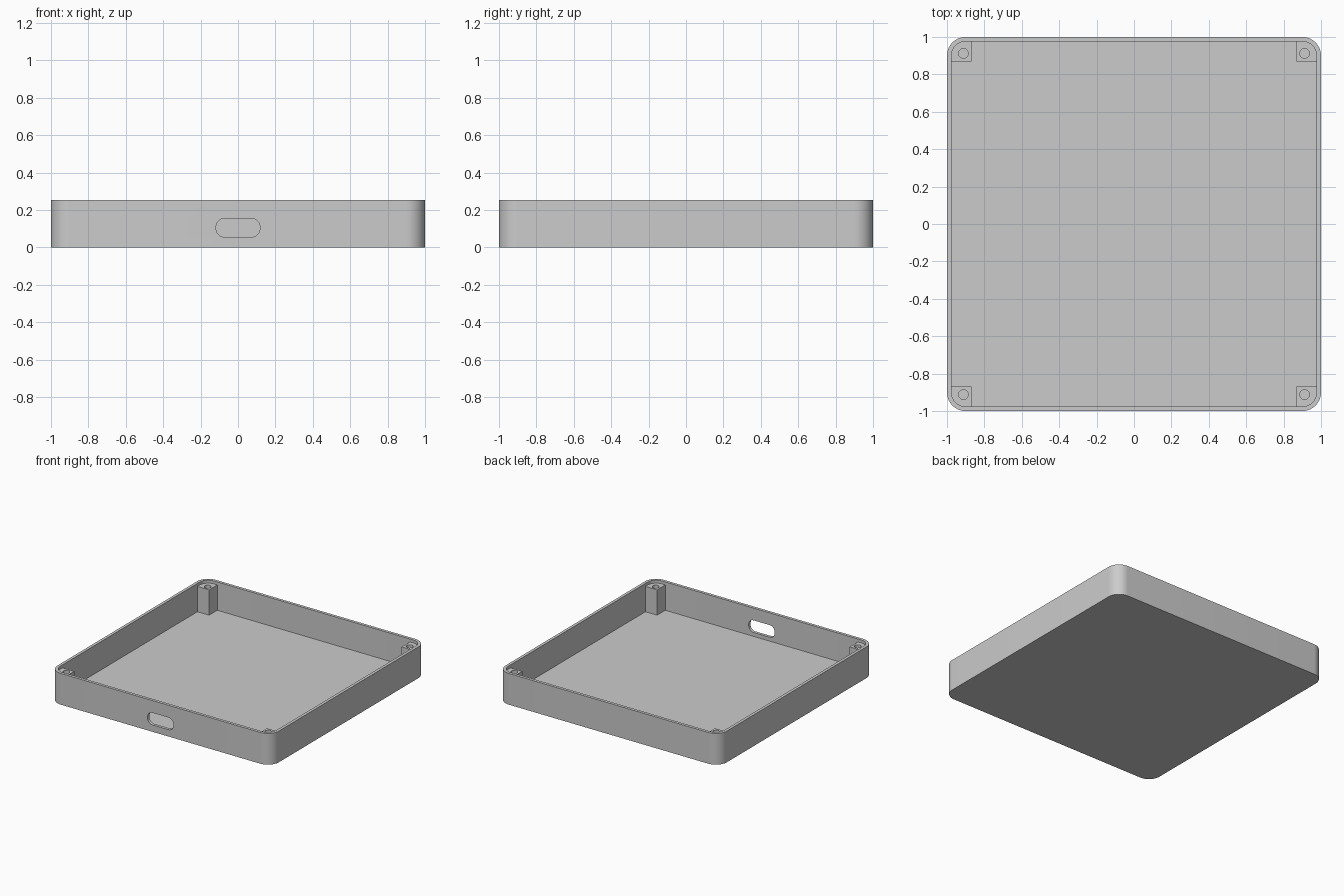
import bpy, math

cube = bpy.data.objects.get("Cube")
if cube:
    bpy.data.objects.remove(cube, do_unlink=True)

HEIGHT, WALL, FLOOR, RADIUS = 0.255, 0.024, 0.024, 0.1
POST_TOP, POST_IN, HOLE_AT, HOLE_R = 0.231, 0.87, 0.912, 0.026

grey = bpy.data.materials.new("plain_grey")
grey.use_nodes = True
colour = (0.6, 0.6, 0.6, 1)
grey.diffuse_color = colour
grey.node_tree.nodes["Principled BSDF"].inputs["Base Color"].default_value = colour


def rounded_rect(x0, y0, x1, y1, radii, steps=14):
    """Outline with one radius per corner, from +x +y anticlockwise."""
    corners = [(x1, y1, -1, -1), (x0, y1, 1, -1), (x0, y0, 1, 1), (x1, y0, -1, 1)]
    points = []
    for i, ((x, y, sx, sy), r) in enumerate(zip(corners, radii)):
        if r == 0:
            points.append((x, y))
            continue
        for k in range(steps + 1):
            a = math.pi / 2 * (i + k / steps)
            points.append((x + sx * r + r * math.cos(a), y + sy * r + r * math.sin(a)))
    return points


def prism(name, outline, low, high):
    n = len(outline)
    verts = [(x, y, z) for z in (low, high) for x, y in outline]
    faces = [list(range(n))[::-1], list(range(n, 2 * n))]
    faces += [[i, (i + 1) % n, (i + 1) % n + n, i + n] for i in range(n)]
    mesh = bpy.data.meshes.new(name)
    mesh.from_pydata(verts, [], faces)
    mesh.materials.append(grey)
    obj = bpy.data.objects.new(name, mesh)
    bpy.context.collection.objects.link(obj)
    return obj


def cut(target, cutter):
    mod = target.modifiers.new(cutter.name, 'BOOLEAN')
    mod.operation, mod.solver, mod.object = 'DIFFERENCE', 'EXACT', cutter
    bpy.context.view_layer.objects.active = target
    bpy.ops.object.modifier_apply(modifier=mod.name)
    bpy.data.objects.remove(cutter, do_unlink=True)


def smooth(obj):
    bpy.ops.object.select_all(action='DESELECT')
    obj.select_set(True)
    bpy.context.view_layer.objects.active = obj
    bpy.ops.object.shade_smooth_by_angle(angle=math.radians(30))


# Open tray with thin walls
tray = prism("tray", rounded_rect(-1, -1, 1, 1, [RADIUS] * 4), 0, HEIGHT)
inner = 1 - WALL
cut(tray, prism("cavity", rounded_rect(-inner, -inner, inner, inner, [RADIUS - WALL] * 4),
                FLOOR, HEIGHT + 0.1))

# Rounded port through the front wall
port = prism("port", rounded_rect(-0.117, 0.056, 0.117, 0.155, [0.045] * 4), -0.1, 0.1)
port.rotation_euler.x = math.pi / 2
port.location.y = -1
bpy.context.view_layer.update()
cut(tray, port)
smooth(tray)

# Drilled screw post in each corner, sunk slightly into wall and floor
edge = inner + 0.004
for side, sx in (("left", 1), ("right", -1)):
    for end, sy in (("back", 1), ("front", -1)):
        x0, x1 = sorted((sx * POST_IN, sx * edge))
        y0, y1 = sorted((sy * POST_IN, sy * edge))
        outer = [(1, 1), (-1, 1), (-1, -1), (1, -1)].index((sx, sy))
        radii = [RADIUS - WALL if i == outer else 0 for i in range(4)]
        post = prism(f"{end}_{side}_post", rounded_rect(x0, y0, x1, y1, radii),
                     FLOOR - 0.004, POST_TOP)
        cx, cy = sx * HOLE_AT, sy * HOLE_AT
        circle = rounded_rect(cx - HOLE_R, cy - HOLE_R, cx + HOLE_R, cy + HOLE_R,
                              [HOLE_R] * 4, 8)
        # Drop the repeated points where the quarter arcs meet
        circle = [p for i, p in enumerate(circle) if i % 9 != 8]
        cut(post, prism("screw_hole", circle, FLOOR - 0.1, HEIGHT))
        smooth(post)
